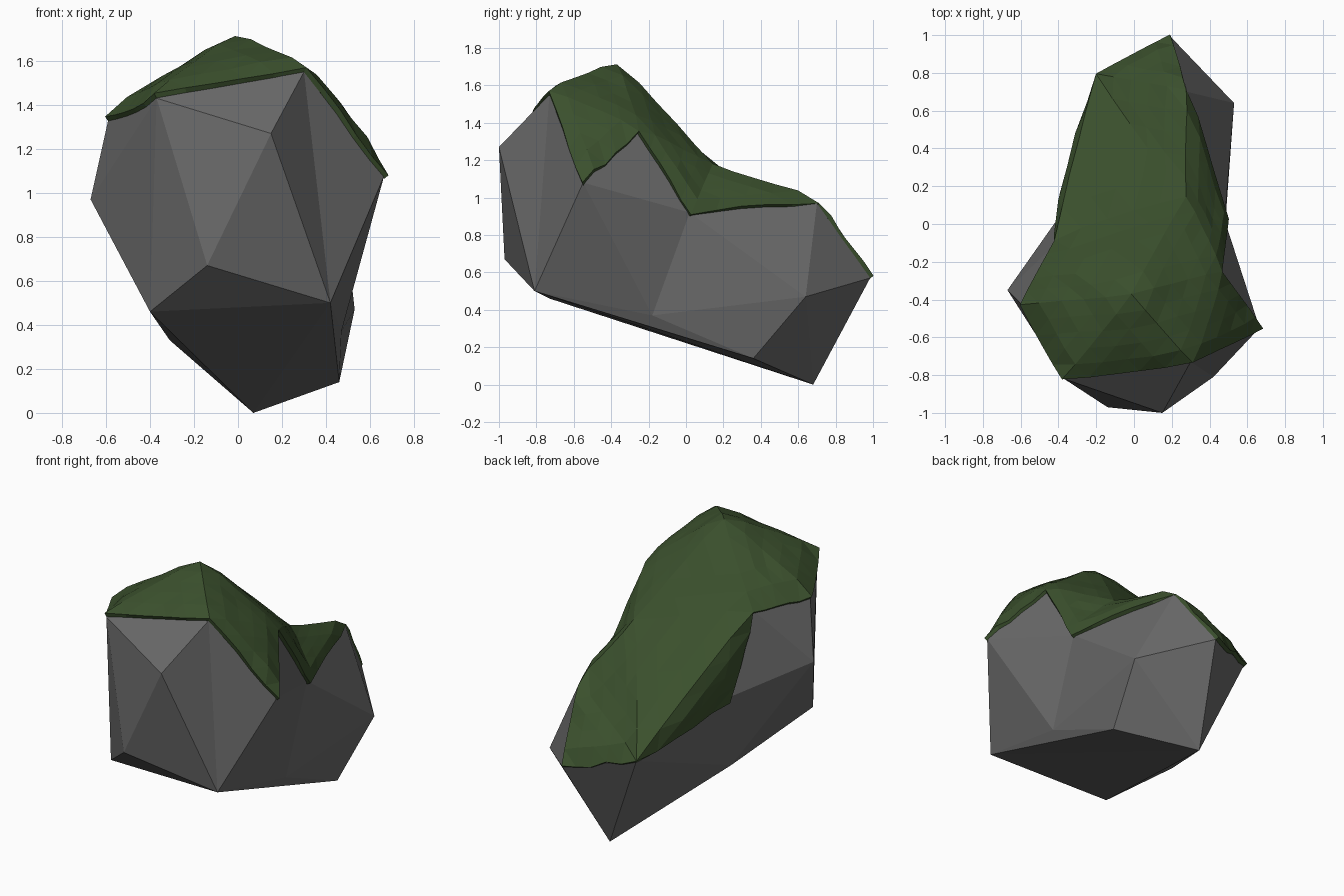
import bpy, bmesh, random
from mathutils import Vector

if "Cube" in bpy.data.objects:
    bpy.data.objects.remove(bpy.data.objects["Cube"])

random.seed(4)

# Corner points of the faceted boulder
CORNERS = {
    'P': (-.67, -.35, .97), 'D': (-.40, -.73, .46), 'N': (-.14, -.97, .67),
    'F': (.15, -1.0, 1.27), 'U': (.42, -.81, .50), 'W': (.665, -.55, 1.08),
    'C': (-.37, -.82, 1.43), 'E': (.30, -.73, 1.55), 'A': (-.59, -.43, 1.33),
    'O': (-.01, -.38, 1.69), 'V': (.45, -.26, 1.35), 'L': (.48, .02, .92),
    'J': (-.41, -.10, 1.33), 'G': (-.36, .09, .82), 'K': (-.31, -.02, .33),
    'B': (.07, .68, 0), 'S': (.46, .36, .14), 'R': (.53, .64, .47),
    'T': (.20, .985, .57), 'Q': (.28, .70, .97), 'M': (.27, .12, 1.15),
    'H': (-.19, .78, .63), 'X': (.47, -.18, .37),
}
# Facets: bare sides and underside, then the upward ones that carry moss
BARE = ("CFE CNF CND PDC APC FNU NDU FUE EUW WUX WXL VWL LXR XSR SBR BTR RTQ LQR "
        "PGK PKD AJP JGP GHK HBK HTB DBU DKB UBS USX").split()
MOSSY = "EWV EVO CEO ACO AOJ JOM OVM VLM JHG JMH MQH MLQ QTH".split()


def boulder(facets_to_drop=()):
    """Closed boulder with outward normals, minus the named facets."""
    bm = bmesh.new()
    v = {k: bm.verts.new(co) for k, co in CORNERS.items()}
    made = {f: bm.faces.new([v[c] for c in f]) for f in BARE + MOSSY}
    bmesh.ops.recalc_face_normals(bm, faces=bm.faces)
    bmesh.ops.delete(bm, geom=[made[f] for f in facets_to_drop], context='FACES')
    return bm


def finish(bm, name, colour):
    mesh = bpy.data.meshes.new(name)
    bm.to_mesh(mesh)
    bm.free()
    ob = bpy.data.objects.new(name, mesh)
    bpy.context.collection.objects.link(ob)
    mat = bpy.data.materials.new(name + "_colour")
    mat.diffuse_color = colour
    mat.use_nodes = True
    mat.node_tree.nodes["Principled BSDF"].inputs["Base Color"].default_value = mat.diffuse_color
    mesh.materials.append(mat)
    return ob


# Stone
finish(boulder(), "stone", (.14, .14, .14, 1))

# Moss: the upward facets, subdivided, softened and roughened
bm = boulder(BARE)
bmesh.ops.subdivide_edges(bm, edges=bm.edges, cuts=4, use_grid_fill=True)
bmesh.ops.triangulate(bm, faces=bm.faces)
inner = [v for v in bm.verts if not v.is_boundary]
bmesh.ops.smooth_vert(bm, verts=inner, factor=.25, use_axis_x=True, use_axis_y=True, use_axis_z=True)
bm.normal_update()
for v in bm.verts:
    if v.is_boundary:
        v.co += Vector((0, 0, random.uniform(-.028, .004)))   # ragged hanging rim
    else:
        v.co += v.normal * random.uniform(0, .01)
bm.verts.index_update()
rim = [v.index for v in bm.verts if v.is_boundary]
body = [v.index for v in bm.verts if not v.is_boundary]
moss = finish(bm, "moss", (.043, .08, .026, 1))

# Moss thickness, thinner towards the rim
depth = moss.vertex_groups.new(name="depth")
depth.add(body, 1, 'REPLACE')
depth.add(rim, .65, 'REPLACE')
shell = moss.modifiers.new("thickness", 'SOLIDIFY')
shell.thickness = .038
shell.offset = 1
shell.vertex_group = "depth"
